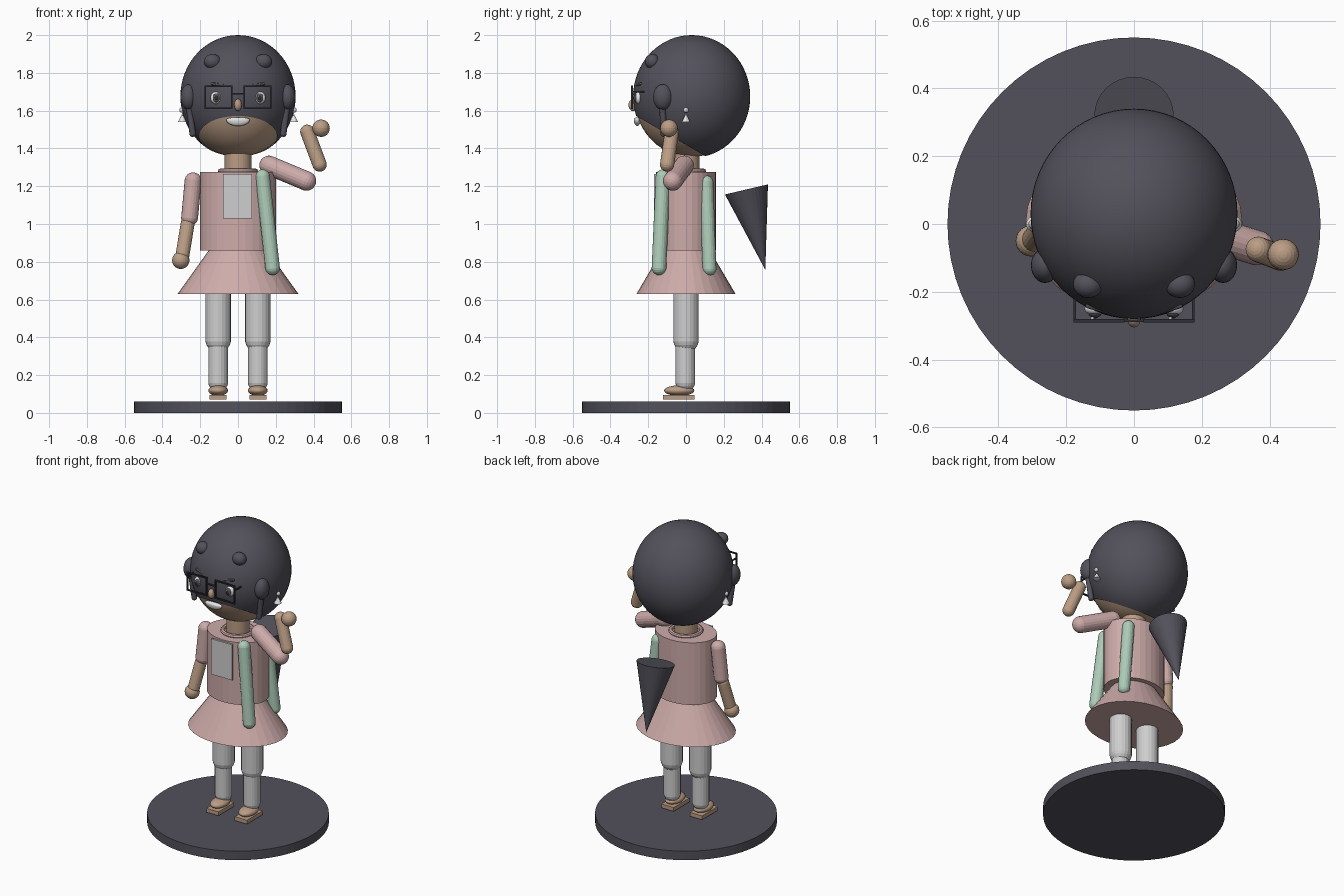
import bpy, bmesh
from mathutils import Vector, Matrix

old = bpy.data.objects.get("Cube")
if old:
    bpy.data.objects.remove(old, do_unlink=True)


def material(name, r, g, b):
    m = bpy.data.materials.new(name)
    m.use_nodes = True
    m.diffuse_color = (r, g, b, 1)
    m.node_tree.nodes["Principled BSDF"].inputs["Base Color"].default_value = (r, g, b, 1)
    return m


DARK = material("charcoal", .085, .083, .105)
BLACK = material("near_black", .03, .03, .035)
SKIN = material("tan_skin", .50, .34, .235)
PINK = material("dusty_pink", .61, .41, .40)
GREEN = material("mint_green", .42, .60, .48)
GREY = material("light_grey", .62, .62, .62)
WHITE = material("off_white", .80, .80, .80)


def finish(bm, name, mat, smooth=False):
    bmesh.ops.recalc_face_normals(bm, faces=bm.faces)
    for f in bm.faces:
        f.smooth = smooth
    me = bpy.data.meshes.new(name)
    bm.to_mesh(me)
    bm.free()
    me.materials.append(mat)
    ob = bpy.data.objects.new(name, me)
    bpy.context.collection.objects.link(ob)
    return ob


def ellipsoid(name, mat, loc, radii, smooth=True, seg=24, cut=None, flat_top=1):
    bm = bmesh.new()
    bmesh.ops.create_uvsphere(bm, u_segments=seg, v_segments=seg // 2, radius=1)
    for v in bm.verts:
        if v.co.z > 0:
            v.co.z *= flat_top
    bmesh.ops.transform(bm, verts=bm.verts,
                        matrix=Matrix.Translation(loc) @ Matrix.Diagonal((*radii, 1)))
    if cut:
        bmesh.ops.bisect_plane(bm, geom=bm.verts[:] + bm.edges[:] + bm.faces[:],
                               plane_co=cut[0], plane_no=cut[1], clear_inner=True)
    return finish(bm, name, mat, smooth)


def capsule(name, mat, a, b, r):
    a, b = Vector(a), Vector(b)
    bm = bmesh.new()
    bmesh.ops.create_uvsphere(bm, u_segments=20, v_segments=11, radius=r)
    for v in bm.verts:
        v.co.z += (b - a).length / 2 * (1 if v.co.z > 0 else -1)
    rot = (b - a).to_track_quat('Z', 'Y').to_matrix().to_4x4()
    bmesh.ops.transform(bm, verts=bm.verts, matrix=Matrix.Translation((a + b) / 2) @ rot)
    return finish(bm, name, mat)


def cone(name, mat, a, b, r1, r2, depth_scale=1, seg=32):
    a, b = Vector(a), Vector(b)
    bm = bmesh.new()
    bmesh.ops.create_cone(bm, cap_ends=True, segments=seg, radius1=r1, radius2=r2,
                          depth=(b - a).length)
    rot = (b - a).to_track_quat('Z', 'Y').to_matrix().to_4x4()
    m = Matrix.Translation((a + b) / 2) @ Matrix.Diagonal((1, depth_scale, 1, 1)) @ rot
    bmesh.ops.transform(bm, verts=bm.verts, matrix=m)
    return finish(bm, name, mat)


def box(name, mat, loc, size):
    bm = bmesh.new()
    bmesh.ops.create_cube(bm, size=1)
    bmesh.ops.transform(bm, verts=bm.verts,
                        matrix=Matrix.Translation(loc) @ Matrix.Diagonal((*size, 1)))
    return finish(bm, name, mat)


# Stand
cone("stand", DARK, (0, 0, 0), (0, 0, .06), .55, .55, seg=64)

# Dress, collar, neck and front panel
cone("skirt", PINK, (0, 0, .63), (0, 0, .86), .32, .155, .82)
cone("bodice", PINK, (0, 0, .86), (0, 0, 1.275), .2, .2, .79)
cone("neck", SKIN, (0, 0, 1.24), (0, 0, 1.42), .071, .071)
bpy.ops.mesh.primitive_torus_add(location=(0, 0, 1.28), major_radius=.092, minor_radius=.014,
                                 major_segments=32, minor_segments=8)
collar = bpy.context.object
collar.name = "collar"
collar.data.materials.append(PINK)
box("front_panel", GREY, (-.003, -.163, 1.147), (.155, .012, .237))

# Head, with a cap of hair cut away at the chin
ellipsoid("head", SKIN, (0, .027, 1.67), (.297, .3, .315), seg=48)
ellipsoid("hair", DARK, (0, .03, 1.675), (.305, .31, .325), seg=64,
          cut=((0, -.26, 1.57), (0, .5, .86)))
ellipsoid("nose", SKIN, (0, -.28, 1.63), (.02, .025, .032))
ellipsoid("mouth", WHITE, (0, -.258, 1.553), (.063, .018, .034), flat_top=.35)

# Paired parts
for side, s in (("right", -1), ("left", 1)):
    # Legs and shoes
    x = s * .105
    capsule(side + "_thigh", GREY, (x, 0, .388), (x, 0, .72), .068)
    capsule(side + "_shin", GREY, (x, -.004, .165), (x, -.004, .36), .053)
    ellipsoid(side + "_shoe", SKIN, (x, -.036, .118), (.052, .08, .028))
    box(side + "_sole", SKIN, (x, -.038, .083), (.09, .165, .026))

    # Eyes and brows
    x = s * .115
    ellipsoid(side + "_eye", WHITE, (x, -.25, 1.668), (.031, .02, .033))
    ellipsoid(side + "_iris", DARK, (x, -.264, 1.668), (.019, .012, .024))
    ellipsoid(side + "_pupil", BLACK, (x, -.271, 1.668), (.010, .008, .013))
    ellipsoid(side + "_glint", WHITE, (x - .008, -.278, 1.677), (.005, .004, .005))
    capsule(side + "_brow", DARK, (s * .08, -.257, 1.735), (s * .135, -.241, 1.742), .008)

    # Glasses frame and temple
    x = s * .103
    for z in (1.612, 1.728):
        box(side + "_glasses_rail", BLACK, (x, -.285, z), (.148, .01, .008))
    for dx in (-.071, .071):
        box(side + "_glasses_post", BLACK, (x + dx, -.285, 1.67), (.008, .01, .12))
    box(side + "_glasses_temple", BLACK, (s * .175, -.235, 1.70), (.007, .1, .009))

    # Hair tufts, side buns and hanging locks
    ellipsoid(side + "_tuft", DARK, (s * .135, -.178, 1.86), (.045, .04, .04))
    ellipsoid(side + "_side_bun", DARK, (s * .262, -.122, 1.672), (.042, .052, .068))
    capsule(side + "_lock", DARK, (s * .262, -.125, 1.64), (s * .24, -.118, 1.478), .017)

    # Earrings
    ellipsoid(side + "_ear_stud", GREY, (s * .297, 0, 1.603), (.014, .014, .014))
    cone(side + "_earring", WHITE, (s * .295, 0, 1.54), (s * .295, 0, 1.585), .023, 0, seg=16)
box("glasses_bridge", BLACK, (0, -.285, 1.69), (.064, .008, .008))

# Raised left arm
capsule("left_upper_arm", PINK, (.165, -.01, 1.31), (.362, -.07, 1.228), .052)
capsule("left_forearm", SKIN, (.432, -.1, 1.315), (.367, -.075, 1.488), .038)
ellipsoid("left_hand", SKIN, (.44, -.09, 1.507), (.046, .046, .046), smooth=False)

# Lowered right arm
capsule("right_upper_arm", PINK, (-.238, 0, 1.228), (-.256, -.005, 1.035), .045)
capsule("right_forearm", SKIN, (-.267, -.01, 1.0), (-.293, -.045, .84), .037)
ellipsoid("right_hand", SKIN, (-.303, -.05, .808), (.046, .046, .046), smooth=False)

# Scarf tails
capsule("front_scarf_tail", GREEN, (.13, -.122, 1.25), (.183, -.143, .768), .039)
capsule("back_scarf_tail", GREEN, (.135, .108, 1.22), (.183, .124, .764), .037)

# Tapered bag behind the back
cone("back_cone", DARK, (0, .32, 1.183), (0, .42, .757), .117, 0)
